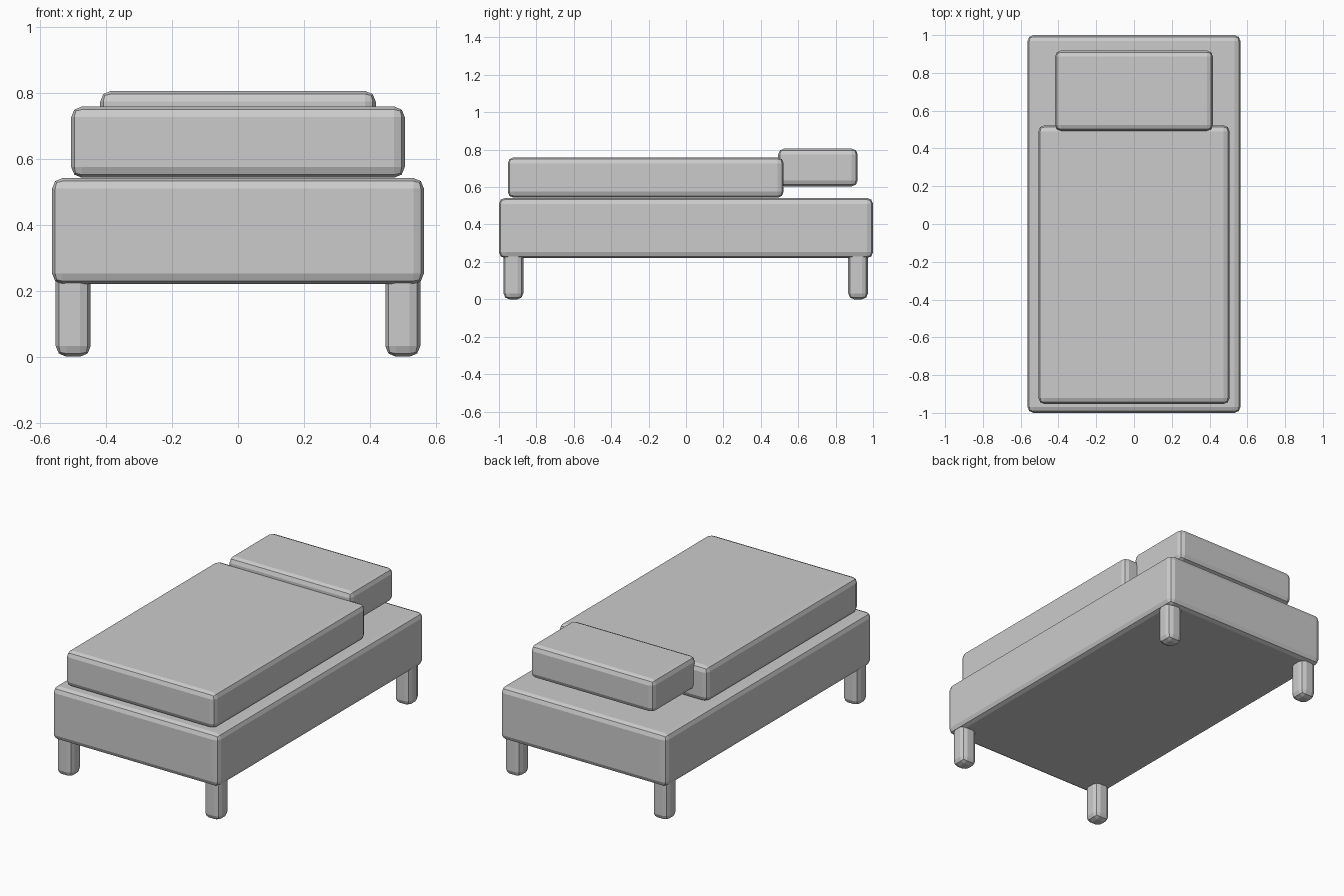
import bpy

if "Cube" in bpy.data.objects:
    bpy.data.objects.remove(bpy.data.objects["Cube"])

BEVEL = 0.032


def rounded_box(name, lo, hi):
    """Box between two corners with a two-segment bevel on all edges."""
    bpy.ops.mesh.primitive_cube_add(
        size=1, location=[(a + b) / 2 for a, b in zip(lo, hi)])
    ob = bpy.context.object
    ob.name = name
    ob.scale = [b - a for a, b in zip(lo, hi)]
    bpy.ops.object.transform_apply(location=False, rotation=False, scale=True)
    mod = ob.modifiers.new("bevel", 'BEVEL')
    mod.width = BEVEL
    mod.segments = 2
    return ob


# Frame, mattress and floating pillow
rounded_box("bed_frame", (-0.564, -1.0, 0.22), (0.564, 1.0, 0.542))
rounded_box("mattress", (-0.506, -0.953, 0.543), (0.506, 0.522, 0.759))
rounded_box("pillow", (-0.418, 0.493, 0.604), (0.418, 0.918, 0.806))

# Four legs, running up into the frame
H = 0.053
for side, x in (("left", -0.5), ("right", 0.5)):
    for end, y in (("front", -0.923), ("back", 0.92)):
        rounded_box(f"{end}_{side}_leg", (x - H, y - H, 0.0), (x + H, y + H, 0.27))
